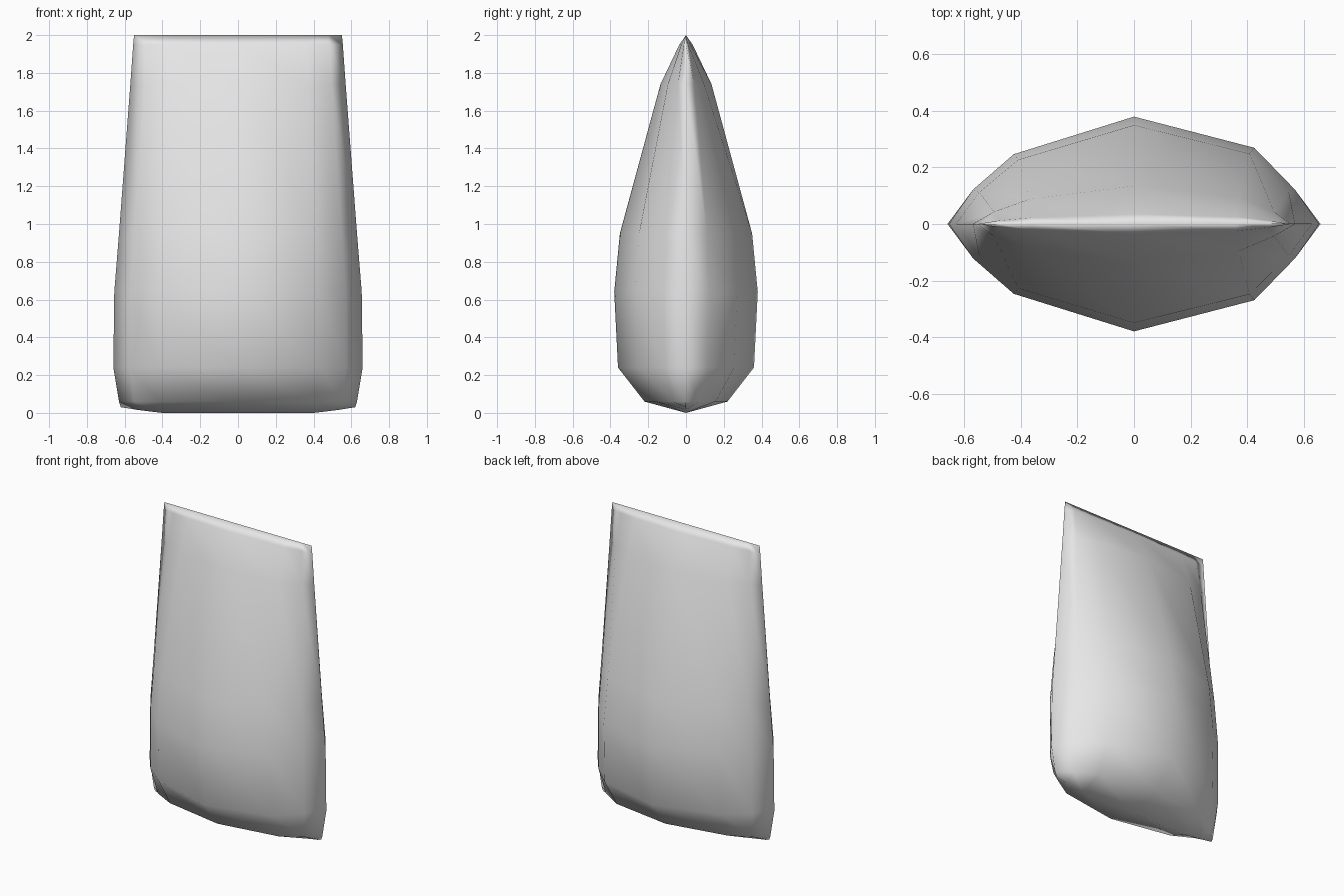
import bpy
import bmesh

cube = bpy.data.objects.get("Cube")
if cube:
    bpy.data.objects.remove(cube, do_unlink=True)

# One plain grey surface
grey = bpy.data.materials.new("light grey")
grey.use_nodes = True
colour = (0.8, 0.8, 0.8, 1)
grey.diffuse_color = colour
grey.node_tree.nodes["Principled BSDF"].inputs["Base Color"].default_value = colour

# Lens-shaped cross-section, as fractions of half width and half depth
half = [(-1, 0), (-0.87, 0.32), (-0.65, 0.65), (0, 1), (0.65, 0.71), (0.87, 0.32), (1, 0)]
section = half + [(x, -y) for x, y in reversed(half[1:-1])]

# Levels from bottom seam to top seam: height, half width, half depth
levels = [
    (0.00, 0.62, 0.00),
    (0.06, 0.63, 0.22),
    (0.24, 0.66, 0.36),
    (0.64, 0.655, 0.38),
    (0.95, 0.63, 0.35),
    (1.74, 0.57, 0.135),
    (1.95, 0.555, 0.035),
    (2.00, 0.55, 0.00),
]


def seam_lift(level, fraction):
    """Raise the outer ends of the bottom seam."""
    return 0.03 * max(0, abs(fraction) - 0.7) / 0.3 if level == 0 else 0


# Skin the levels into a closed pouch
bm = bmesh.new()
rings = [
    [bm.verts.new((x * w, y * d, z + seam_lift(i, x))) for x, y in section]
    for i, (z, w, d) in enumerate(levels)
]
count = len(section)
for lower, upper in zip(rings, rings[1:]):
    for i in range(count):
        j = (i + 1) % count
        bm.faces.new((lower[i], lower[j], upper[j], upper[i]))

# Weld front and back together along both seams
bmesh.ops.remove_doubles(bm, verts=bm.verts, dist=0.0005)
bmesh.ops.recalc_face_normals(bm, faces=bm.faces)
for face in bm.faces:
    face.smooth = True

mesh = bpy.data.meshes.new("pouch_body")
bm.to_mesh(mesh)
bm.free()
mesh.materials.append(grey)
pouch = bpy.data.objects.new("pouch_body", mesh)
bpy.context.collection.objects.link(pouch)
